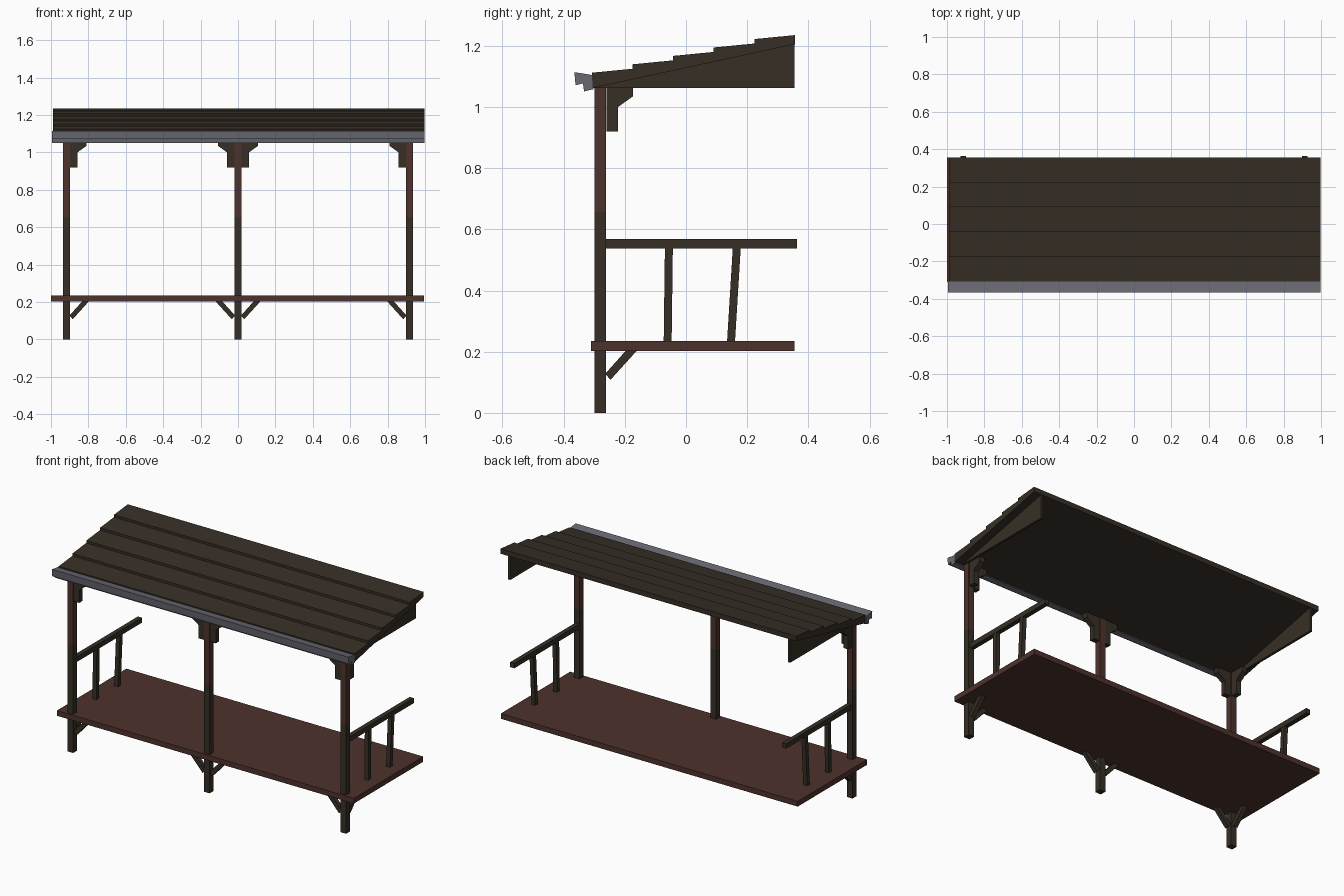
import bpy, bmesh
from mathutils import Vector

cube = bpy.data.objects.get("Cube")
if cube:
    bpy.data.objects.remove(cube, do_unlink=True)


def material(name, r, g, b):
    m = bpy.data.materials.new(name)
    m.use_nodes = True
    m.diffuse_color = (r, g, b, 1)
    m.node_tree.nodes["Principled BSDF"].inputs["Base Color"].default_value = (r, g, b, 1)
    return m


dark = material("dark wood", 0.037, 0.028, 0.019)
red = material("red brown wood", 0.076, 0.032, 0.025)
grey = material("gutter grey", 0.141, 0.141, 0.171)


def prism(name, profile, origin, direction, width, mats, split_z=None):
    """Extrude a (distance along direction, z) profile sideways by width."""
    along = Vector((*direction, 0))
    side = along.cross(Vector((0, 0, 1))) * width
    base = Vector((*origin, 0)) - side / 2
    bm = bmesh.new()
    face = bm.faces.new([bm.verts.new(base + along * u + Vector((0, 0, z))) for u, z in profile])
    new = bmesh.ops.extrude_face_region(bm, geom=[face])["geom"]
    bmesh.ops.translate(bm, vec=side, verts=[v for v in new if isinstance(v, bmesh.types.BMVert)])
    if split_z:  # cut at a height and colour the faces above it
        bmesh.ops.bisect_plane(bm, geom=bm.verts[:] + bm.edges[:] + bm.faces[:],
                               plane_co=(0, 0, split_z), plane_no=(0, 0, 1))
        for f in bm.faces:
            f.material_index = int(f.calc_center_median().z > split_z)
    bmesh.ops.recalc_face_normals(bm, faces=bm.faces)
    mesh = bpy.data.meshes.new(name)
    bm.to_mesh(mesh)
    bm.free()
    for m in mats:
        mesh.materials.append(m)
    obj = bpy.data.objects.new(name, mesh)
    bpy.context.collection.objects.link(obj)
    return obj


def rect(u0, u1, z0, z1):
    return [(u0, z0), (u1, z0), (u1, z1), (u0, z1)]


BACK = (0, 1)
POST_X, POST_Y = 0.917, -0.28

# Floor
prism("floor", rect(-0.31, 0.355, 0.203, 0.235), (-0.002, 0), BACK, 1.994, [red])

# Posts with their upper brackets and lower braces
bracket = [(0.02, 0.92), (0.058, 0.92), (0.058, 1.0), (0.107, 1.035), (0.107, 1.065), (0.02, 1.065)]
brace = [(0.016, 0.128), (0.033, 0.108), (0.12, 0.204), (0.084, 0.204)]
supports = {"right": (-POST_X, [(1, 0), BACK]),
            "middle": (0, [(1, 0), (-1, 0)]),
            "left": (POST_X, [(-1, 0), BACK])}
for place, (x, directions) in supports.items():
    prism(place + "_post", rect(-0.019, 0.019, 0, 1.065), (x, POST_Y), BACK, 0.038,
          [dark, red], split_z=0.655)
    for d in directions:
        prism(place + "_bracket", bracket, (x, POST_Y), d, 0.032, [dark])
        prism(place + "_brace", brace, (x, POST_Y), d, 0.026, [dark])

# Railings and gable boards at both ends
for place, s in (("right", -1), ("left", 1)):
    at = (s * 0.913, 0)
    prism(place + "_handrail", rect(-0.262, 0.363, 0.538, 0.568), at, BACK, 0.028, [dark])
    for y, lean in ((-0.06, 0.004), (0.147, 0.019)):
        baluster = [(y - 0.013, 0.23), (y + 0.013, 0.23),
                    (y + lean + 0.013, 0.54), (y + lean - 0.013, 0.54)]
        prism(place + "_baluster", baluster, at, BACK, 0.026, [dark])
    gable = [(-0.3, 1.062), (0.354, 1.062), (0.354, 1.207), (-0.3, 1.066)]
    prism(place + "_gable", gable, (s * 0.94, 0), BACK, 0.015, [dark])

# Roof: five overlapping boards over a sloping underside
boards, front, back = 5, -0.308, 0.356
step = (back - front) / boards
roof = [(back, 1.205), (front + 0.003, 1.062)]
for i in range(boards):
    y, z = front + i * step, 1.112 + i * 0.0275
    roof += [(y, z), (y + step, z + 0.013)]
prism("roof", roof, (0.004, 0), BACK, 1.987, [dark])

# Gutter along the front eave
gutter = [(-0.365, 1.114), (-0.303, 1.104), (-0.303, 1.058), (-0.333, 1.051),
          (-0.337, 1.077), (-0.361, 1.071)]
prism("gutter", gutter, (0.001, 0), BACK, 1.993, [grey])
